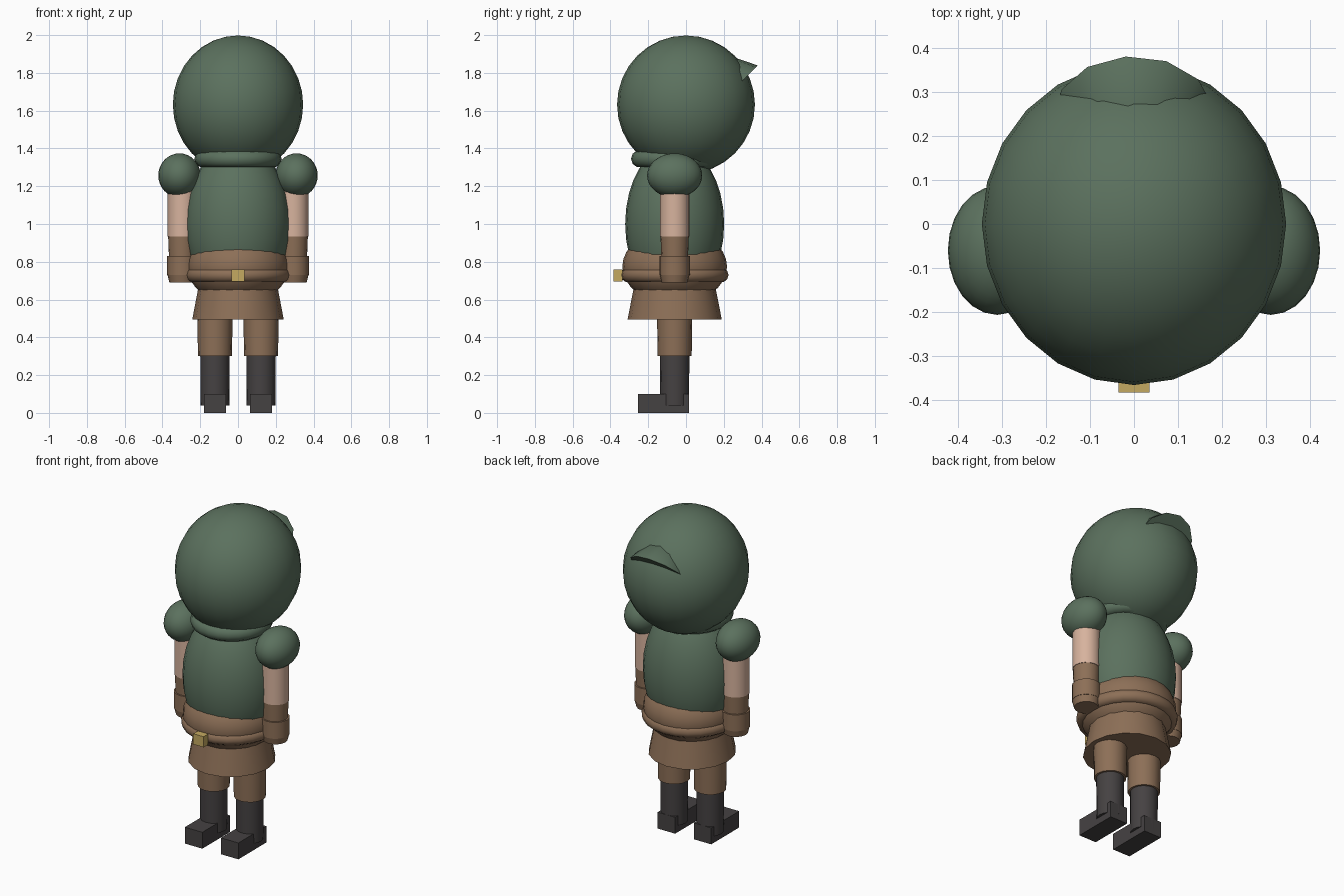
import bpy, math
from mathutils import Matrix, Vector

if "Cube" in bpy.data.objects:
    bpy.data.objects.remove(bpy.data.objects["Cube"])


def material(name, rgb):
    m = bpy.data.materials.new(name)
    m.diffuse_color = (*rgb, 1)
    m.use_nodes = True
    m.node_tree.nodes["Principled BSDF"].inputs["Base Color"].default_value = m.diffuse_color
    return m


GREEN = material("forest green", (0.105, 0.165, 0.112))
BROWN = material("leather brown", (0.265, 0.16, 0.095))
SKIN = material("skin", (0.68, 0.45, 0.34))
DARK = material("boot charcoal", (0.06, 0.054, 0.055))
GOLD = material("buckle gold", (0.56, 0.40, 0.12))
BODY_Y = -0.06


def finish(name, mat, scale=None, smooth=True):
    ob = bpy.context.object
    ob.name = name
    if scale:
        ob.scale = scale
    bpy.ops.object.transform_apply(location=False, rotation=True, scale=True)
    ob.data.materials.append(mat)
    if smooth:
        bpy.ops.object.shade_smooth_by_angle(angle=math.radians(40))
    return ob


def ball(name, mat, loc, radii, segments=24, rings=16):
    bpy.ops.mesh.primitive_uv_sphere_add(segments=segments, ring_count=rings, radius=1, location=loc)
    return finish(name, mat, radii)


def ring(name, mat, loc, major, minor, scale):
    bpy.ops.mesh.primitive_torus_add(major_radius=major, minor_radius=minor, major_segments=24,
                                     minor_segments=10, location=loc)
    return finish(name, mat, scale)


def tube(name, mat, x, y, z0, z1, r0, r1, sides=16, scale=(1, 1, 1)):
    bpy.ops.mesh.primitive_cone_add(vertices=sides, radius1=r0, radius2=r1, depth=z1 - z0,
                                    location=(x, y, (z0 + z1) / 2))
    return finish(name, mat, scale)


def box(name, mat, loc, size):
    bpy.ops.mesh.primitive_cube_add(size=1, location=loc)
    return finish(name, mat, size, smooth=False)


# Hooded head, with a cone whose rim sticks out as the hood point
ball("hood", GREEN, (0, 0, 1.632), (0.345, 0.365, 0.366))
base, axis = Vector((0, 0.253, 1.713)), Vector((0, -1, 1)).normalized()
bpy.ops.mesh.primitive_cone_add(vertices=12, radius1=0.18, radius2=0, depth=0.36,
                                location=base + axis * 0.18, rotation=(math.radians(45), 0, 0))
hood_point = finish("hood_point", GREEN)
hood_point.data.transform(Matrix.Rotation(math.radians(6), 4, axis))

# Collar, tunic and hips
ring("collar", GREEN, (0, BODY_Y, 1.345), 0.185, 0.046, (1, 1, 1))
ball("tunic", GREEN, (0, BODY_Y, 1.0), (0.28, 0.262, 0.42))
ball("hips", BROWN, (0, BODY_Y, 0.775), (0.27, 0.277, 0.2))

# Belt, buckle and skirt
ring("belt", BROWN, (0, BODY_Y, 0.73), 0.24, 0.04, (1, 1.02, 1))
box("buckle", GOLD, (0, -0.36, 0.727), (0.07, 0.045, 0.065))
tube("skirt", BROWN, 0, BODY_Y, 0.495, 0.70, 0.242, 0.203, 16, (1, 1.03, 1))

# Arms and legs
for side, s in (("left", 1), ("right", -1)):
    ax, lx = s * 0.295, s * 0.122
    ball(side + "_shoulder", GREEN, (s * 0.31, BODY_Y, 1.257), (0.112, 0.146, 0.117))
    tube(side + "_upper_arm", SKIN, ax, BODY_Y, 0.935, 1.25, 0.078, 0.078)
    tube(side + "_forearm", BROWN, ax, BODY_Y, 0.76, 0.938, 0.068, 0.075)
    tube(side + "_cuff", BROWN, ax, BODY_Y, 0.73, 0.83, 0.08, 0.08)
    tube(side + "_hand", BROWN, ax, BODY_Y, 0.69, 0.73, 0.068, 0.078)
    tube(side + "_trouser", BROWN, lx, BODY_Y, 0.30, 0.56, 0.09, 0.094)
    tube(side + "_boot_shaft", DARK, lx, BODY_Y, 0.04, 0.32, 0.076, 0.078)
    box(side + "_boot_foot", DARK, (lx, -0.12, 0.05), (0.118, 0.27, 0.1))
